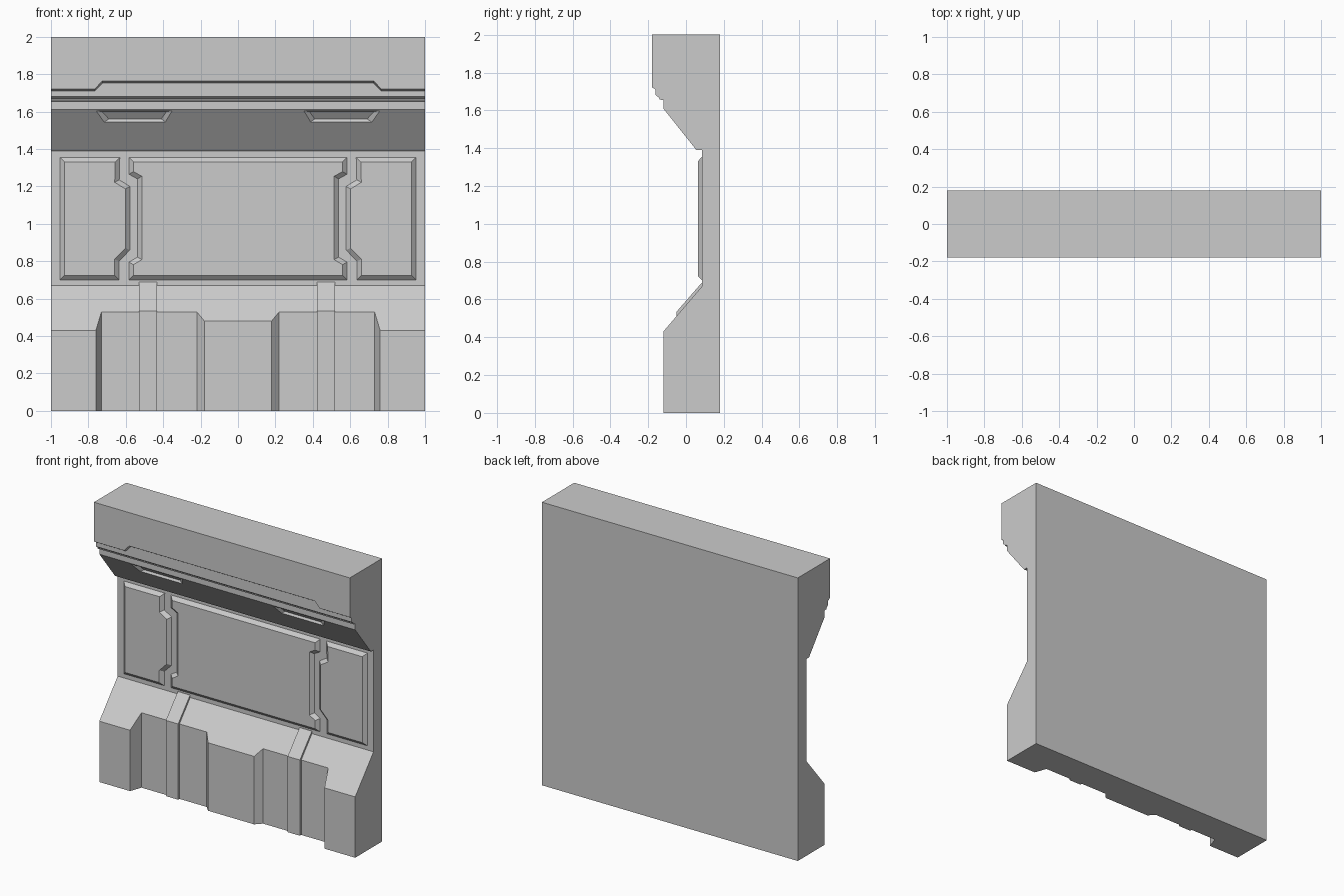
import bpy, bmesh

if "Cube" in bpy.data.objects:
    bpy.data.objects.remove(bpy.data.objects["Cube"])


def loft(name, ring_a, ring_b, inset=None):
    """Closed solid between two matching outlines; optional raised bevel on end a."""
    bm = bmesh.new()
    a = [bm.verts.new(p) for p in ring_a]
    b = [bm.verts.new(p) for p in ring_b]
    n = len(a)
    cap = bm.faces.new(a)
    bm.faces.new(b[::-1])
    for i in range(n):
        j = (i + 1) % n
        bm.faces.new((a[j], a[i], b[i], b[j]))
    bmesh.ops.recalc_face_normals(bm, faces=bm.faces[:])
    if inset:
        bmesh.ops.inset_individual(bm, faces=[cap], thickness=inset[0],
                                   depth=inset[1], use_even_offset=True)
    mesh = bpy.data.meshes.new(name)
    bm.to_mesh(mesh)
    bm.free()
    ob = bpy.data.objects.new(name, mesh)
    bpy.context.collection.objects.link(ob)
    return ob


def side_profile(name, pts, x0, x1):
    return loft(name, [(x0, y, z) for y, z in pts], [(x1, y, z) for y, z in pts])


def front_outline(name, pts, y0, y1, inset=None):
    return loft(name, [(x, y0, z) for x, z in pts], [(x, y1, z) for x, z in pts], inset)


def cut(ob, cutter):
    m = ob.modifiers.new("cut", 'BOOLEAN')
    m.operation = 'DIFFERENCE'
    m.solver = 'EXACT'
    m.object = cutter
    bpy.context.view_layer.objects.active = ob
    bpy.ops.object.modifier_apply(modifier=m.name)
    bpy.data.objects.remove(cutter)


def mirrored(half):
    """Complete an outline given its right half, listed top to bottom."""
    return half + [(-x, v) for x, v in reversed(half)]


# Main wall body
wall = side_profile("wall_body", [
    (0.18, 0), (-0.12, 0), (-0.12, 0.43), (0.085, 0.67), (0.085, 1.39),
    (0.055, 1.39), (-0.12, 1.61), (-0.12, 1.655), (-0.14, 1.657),
    (-0.143, 1.668), (-0.16, 1.68), (-0.16, 2), (0.18, 2)], -1, 1)

# Recessed bays in the base, leaving end pillars and a middle block
plan = mirrored([(0.776, -0.25), (0.776, -0.165), (0.73, -0.035),
                 (0.22, -0.035), (0.18, -0.077)])
cut(wall, loft("base_cutter", [(x, y, -0.1) for x, y in plan],
               [(x, y, 0.6) for x, y in plan]))


# Shallow pockets in the overhang
def on_slope(x, z, depth):
    return (x, -0.12 + (1.61 - z) * 0.795 + depth, z)


for s in (-1, 1):
    outer = [on_slope(s * x, z, 0) for x, z in
             [(0.757, 1.603), (0.715, 1.545), (0.388, 1.545), (0.352, 1.603)]]
    inner = [on_slope(s * x, z, 0.02) for x, z in
             [(0.728, 1.601), (0.69, 1.56), (0.41, 1.56), (0.382, 1.601)]]
    front = [tuple(o - 0.4 * (i - o) for o, i in zip(p, q)) for p, q in zip(outer, inner)]
    cut(wall, loft("pocket_cutter", front, inner))

# Header board with raised middle and chamfered lower edge
edge = [(1, 1.722), (0.765, 1.722), (0.725, 1.764)]
header_front = mirrored([(1, 2)] + edge)
header_back = mirrored([(1, 2)] + [(x, z - 0.012) for x, z in edge])
loft("header_board", [(x, -0.18, z) for x, z in header_front],
     [(x, -0.16, z) for x, z in header_back])

# Straps over the base
for side, x in (("left", -0.481), ("right", 0.471)):
    side_profile("strap_" + side, [
        (0.1, 0), (-0.05, 0), (-0.05, 0.535), (0.083, 0.688), (0.1, 0.688)],
        x - 0.048, x + 0.048)

# Raised bevelled panels
BEVEL = (0.024, 0.022)
front_outline("centre_panel", mirrored([
    (0.583, 1.355), (0.583, 1.265), (0.538, 1.24), (0.538, 0.822),
    (0.583, 0.795), (0.583, 0.70)]), 0.085, 0.1, BEVEL)
for side, s in (("left", -1), ("right", 1)):
    front_outline("side_panel_" + side, [(s * x, z) for x, z in [
        (0.952, 1.355), (0.632, 1.355), (0.635, 1.235), (0.578, 1.20),
        (0.578, 0.86), (0.636, 0.80), (0.636, 0.70), (0.952, 0.70)]],
        0.085, 0.1, BEVEL)
